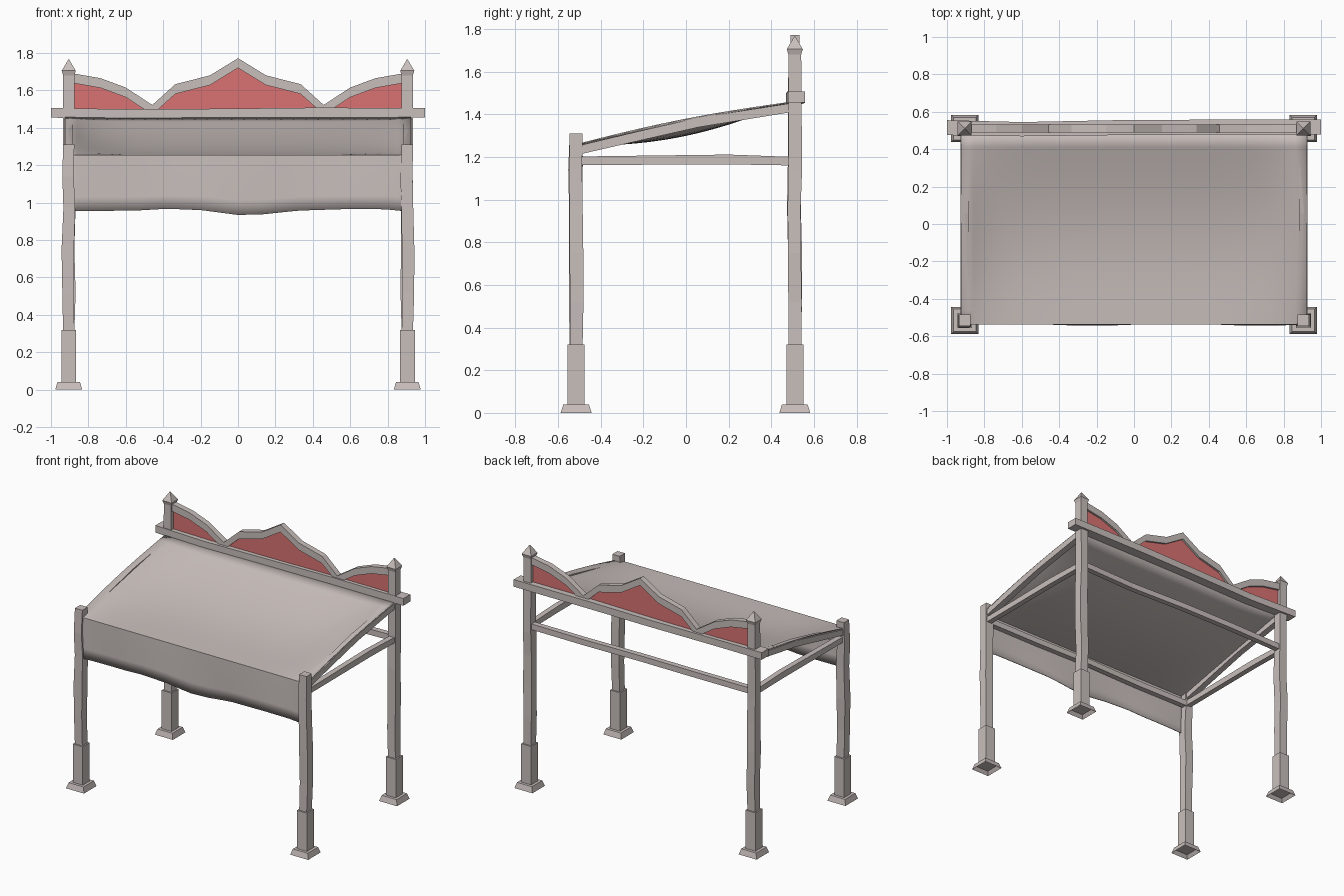
import bpy, bmesh, math, random
from mathutils import Vector

random.seed(4)
cube = bpy.data.objects.get("Cube")
if cube:
    bpy.data.objects.remove(cube, do_unlink=True)


def material(name, color):
    m = bpy.data.materials.new(name)
    m.use_nodes = True
    m.diffuse_color = color
    m.node_tree.nodes["Principled BSDF"].inputs["Base Color"].default_value = color
    return m


GREY = material("warm_grey", (0.58, 0.52, 0.50, 1))
RED = material("faded_red", (0.70, 0.17, 0.17, 1))
AXES = {"x": (1, 2), "y": (0, 2), "z": (0, 1)}


def make(name, bm, mat):
    bmesh.ops.recalc_face_normals(bm, faces=bm.faces)
    mesh = bpy.data.meshes.new(name)
    bm.to_mesh(mesh)
    bm.free()
    mesh.materials.append(mat)
    ob = bpy.data.objects.new(name, mesh)
    bpy.context.scene.collection.objects.link(ob)
    return ob


def loft(name, axis, sections, mat=GREY, hollow=0):
    """Rectangular sections (centre, width, depth) joined along an axis."""
    bm = bmesh.new()
    u, v = AXES[axis]
    rings = []
    for centre, w, d in sections:
        ring = []
        for a, b in ((-1, -1), (1, -1), (1, 1), (-1, 1)):
            p = Vector(centre)
            p[u] += a * w / 2
            p[v] += b * d / 2
            ring.append(bm.verts.new(p))
        rings.append(ring)
    for r, s in zip(rings, rings[1:]):
        for i in range(4):
            j = (i + 1) % 4
            bm.faces.new((r[i], r[j], s[j], s[i]))
    bottom = bm.faces.new(rings[0])
    bm.faces.new(rings[-1])
    bmesh.ops.recalc_face_normals(bm, faces=bm.faces)
    if hollow:
        bmesh.ops.inset_region(bm, faces=[bottom], thickness=hollow)
        for vert in bottom.verts:
            vert.co.z += 0.025
    return make(name, bm, mat)


def rough(amount):
    return random.uniform(-amount, amount)


def interp(points, x):
    for (x0, z0), (x1, z1) in zip(points, points[1:]):
        if x <= x1:
            return z0 + (z1 - z0) * (x - x0) / (x1 - x0)
    return points[-1][1]


# Posts with hewn shafts, square sleeves and flared feet
PX, PY = 0.905, 0.515
for side, x in (("right", -PX), ("left", PX)):
    for end, y, top in (("front", -PY, 1.31), ("back", PY - 0.005, 1.69)):
        label = f"{end}_{side}"
        loft(label + "_foot", "z", [((x, y, 0), 0.145, 0.145),
                                    ((x, y, 0.04), 0.12, 0.12)], hollow=0.025)
        loft(label + "_sleeve", "z", [((x, y, 0.035), 0.08, 0.08),
                                      ((x, y, 0.32), 0.08, 0.08)])
        shaft = [((x, y, 0.3), 0.06, 0.06)]
        for z in (0.52, 0.75, 0.97, 1.14):
            shaft.append(((x + rough(0.006), y + rough(0.005), z),
                          0.063 + rough(0.004), 0.063 + rough(0.004)))
        shaft.append(((x, y, top), 0.06, 0.06))
        loft(label + "_post", "z", shaft)
    # Pointed finial on the back post
    y = PY - 0.005
    loft(f"{side}_finial", "z", [((x, y, 1.68), 0.06, 0.06),
                                 ((x, y, 1.705), 0.075, 0.075),
                                 ((x, y, 1.765), 0.004, 0.004)])

    # Side rail and bowed rafter
    loft(f"{side}_rail", "y", [((x, -0.5, 1.182), 0.04, 0.04),
                               ((x, 0.2, 1.188), 0.04, 0.046),
                               ((x, 0.5, 1.18), 0.04, 0.04)])
    loft(f"{side}_rafter", "y", [((x, -0.52, 1.228), 0.045, 0.042),
                                 ((x, -0.2, 1.303), 0.045, 0.045),
                                 ((x, 0.06, 1.362), 0.045, 0.045),
                                 ((x, 0.5, 1.432), 0.045, 0.042)])

# Cross rails between the posts
for end, y in (("front", -0.505), ("back", 0.51)):
    loft(end + "_rail", "x", [((px, y + rough(0.004), 1.182 + rough(0.006)), 0.04, 0.042)
                              for px in (-0.9, -0.45, 0, 0.45, 0.9)])

# Heavy beam across the back posts
loft("sign_beam", "x", [((-1, 0.515, 1.48), 0.08, 0.052),
                        ((-0.6, 0.507, 1.474), 0.076, 0.05),
                        ((-0.1, 0.515, 1.477), 0.08, 0.05),
                        ((0.4, 0.518, 1.481), 0.08, 0.053),
                        ((1, 0.518, 1.48), 0.08, 0.052)])

# Scalloped sign: frame band following the outline, panel below it
half = [(0, 1.772), (0.15, 1.68), (0.335, 1.633), (0.458, 1.522),
        (0.6, 1.615), (0.735, 1.665), (0.89, 1.692)]
outline = [(-x, z) for x, z in reversed(half[1:])] + half
loft("sign_frame", "x", [((x, 0.51, z - 0.026), 0.042, 0.052) for x, z in outline])
panel = []
for x, z in outline:
    top = z - 0.03
    panel.append(((x, 0.51, (top + 1.47) / 2), 0.012, top - 1.47))
loft("sign_panel", "x", panel, RED)

# Cloth roof that sags in the middle, with a hanging front valance
HALF_W, FRONT, BACK = 0.925, -0.535, 0.485
hem = [(-0.93, 0.955), (-0.55, 0.957), (-0.38, 0.967), (-0.2, 0.96), (0, 0.934),
       (0.13, 0.937), (0.32, 0.957), (0.6, 0.966), (0.78, 0.965), (0.93, 0.95)]
COLS, ROWS, DROP = 28, 14, 4
bm = bmesh.new()
grid = []
for i in range(COLS + 1):
    x = HALF_W * (2 * i / COLS - 1)
    column = []
    for k in range(DROP):
        t = k / DROP
        z = interp(hem, x) * (1 - t) + 1.252 * t
        y = FRONT + 0.006 * (1 - t) * math.sin(x * 7)
        column.append(bm.verts.new((x, y, z)))
    for k in range(ROWS + 1):
        t = k / ROWS
        edge = 1 - (abs(x) / HALF_W) ** 6
        z = 1.252 + 0.203 * t + math.sin(math.pi * t) * (0.018 - 0.075 * edge)
        column.append(bm.verts.new((x, FRONT + (BACK - FRONT) * t, z)))
    grid.append(column)
for a, b in zip(grid, grid[1:]):
    for k in range(len(a) - 1):
        bm.faces.new((a[k], b[k], b[k + 1], a[k + 1]))
cloth = make("cloth_roof", bm, GREY)
thick = cloth.modifiers.new("thickness", "SOLIDIFY")
thick.thickness = 0.006
thick.offset = 0
bpy.context.view_layer.objects.active = cloth
cloth.select_set(True)
bpy.ops.object.shade_smooth_by_angle(angle=math.radians(40))
